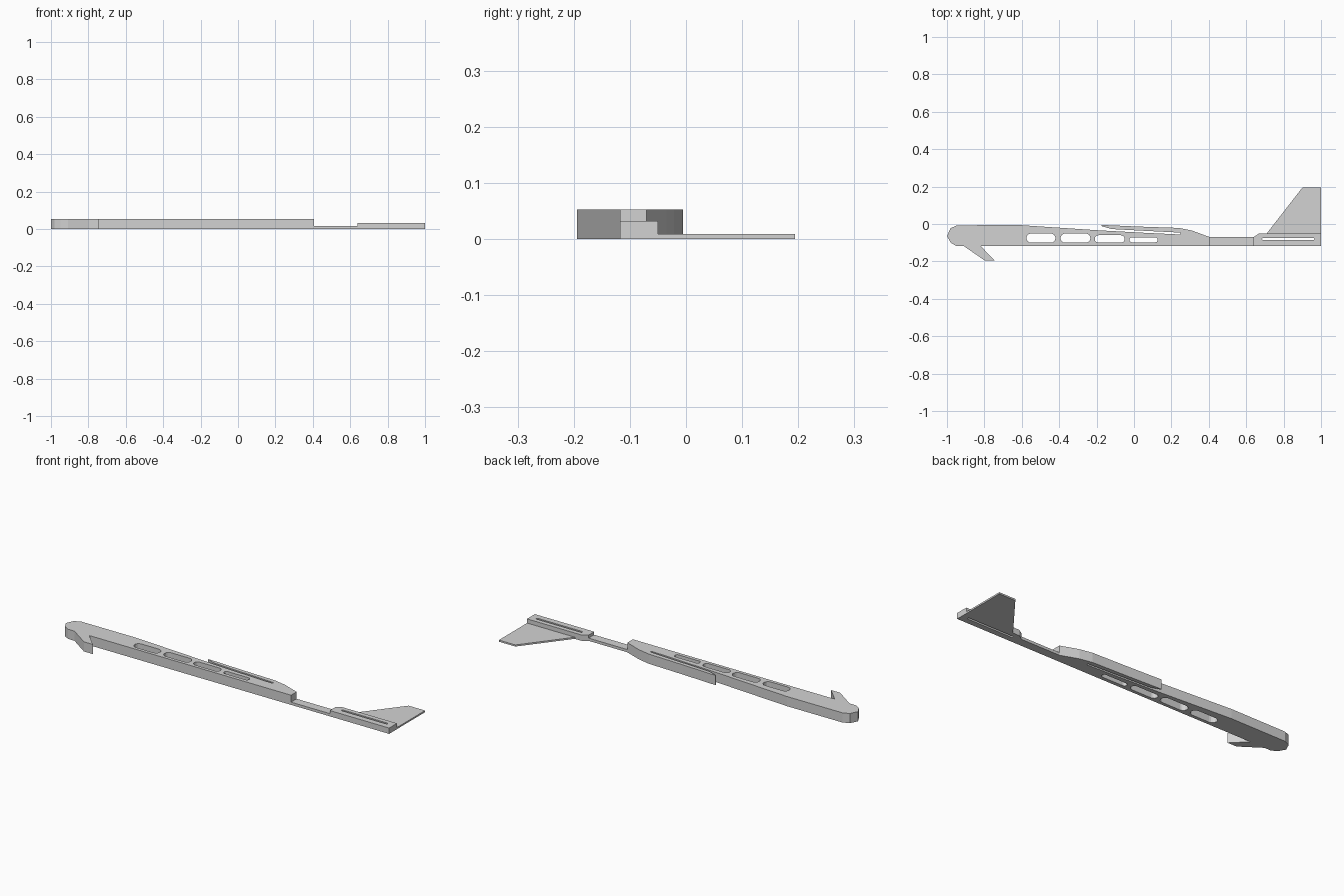
import bpy
import bmesh
from math import cos, sin, pi

cube = bpy.data.objects.get("Cube")
if cube:
    bpy.data.objects.remove(cube, do_unlink=True)

grey = bpy.data.materials.new("light grey")
grey.use_nodes = True
colour = (0.65, 0.65, 0.65, 1)
grey.diffuse_color = colour
grey.node_tree.nodes["Principled BSDF"].inputs["Base Color"].default_value = colour


def slot(x0, x1, y0, y1, steps=8):
    """Outline of a long hole with round ends."""
    r, cy = (y1 - y0) / 2, (y0 + y1) / 2
    right = [(x1 - r + r * cos(a), cy + r * sin(a))
             for a in (-pi / 2 + pi * i / steps for i in range(steps + 1))]
    left = [(x0 + x1 - x, 2 * cy - y) for x, y in right]
    return right + left


def plate(name, height, outline, holes=()):
    """Flat part standing on the ground, with holes through it."""
    curve = bpy.data.curves.new(name, "CURVE")
    curve.dimensions = "2D"
    curve.fill_mode = "BOTH"
    curve.extrude = height / 2
    for loop in [outline, *holes]:
        spline = curve.splines.new("POLY")
        spline.points.add(len(loop) - 1)
        for point, (x, y) in zip(spline.points, loop):
            point.co = (x, y, 0, 1)
        spline.use_cyclic_u = True
        spline.use_smooth = False
    helper = bpy.data.objects.new(name + " outline", curve)
    bpy.context.collection.objects.link(helper)
    bpy.context.view_layer.update()
    deps = bpy.context.evaluated_depsgraph_get()
    mesh = bpy.data.meshes.new_from_object(helper.evaluated_get(deps))
    bpy.data.objects.remove(helper, do_unlink=True)

    bm = bmesh.new()
    bm.from_mesh(mesh)
    bmesh.ops.remove_doubles(bm, verts=bm.verts, dist=0.0001)
    bmesh.ops.translate(bm, verts=bm.verts, vec=(0, 0, height / 2))
    bmesh.ops.recalc_face_normals(bm, faces=bm.faces)
    for face in bm.faces:
        face.smooth = False
        face.material_index = 0
    bm.to_mesh(mesh)
    bm.free()
    mesh.materials.clear()
    mesh.materials.append(grey)
    obj = bpy.data.objects.new(name, mesh)
    bpy.context.collection.objects.link(obj)
    return obj


BASE = -0.118   # straight lower edge shared by all parts

# Main body: blunt nose, hook below it, springy arm above a thin gap
nose = [(-0.95, BASE), (-0.98, -0.1), (-1, -0.064), (-0.98, -0.022), (-0.945, -0.007)]
gap = [(-0.61, -0.006), (-0.185, -0.034), (0.055, -0.047), (0.245, -0.056), (0.25, -0.046)]
arm = [(0.03, -0.035), (-0.12, -0.027), (-0.175, -0.011), (-0.175, -0.005),
       (0.03, -0.014), (0.24, -0.021), (0.31, -0.035), (0.405, -0.07)]
hook = [(0.405, BASE), (-0.82, BASE), (-0.745, -0.194), (-0.8, -0.194), (-0.91, BASE)]
windows = [slot(-0.575, -0.42, -0.1, -0.051), slot(-0.393, -0.233, -0.1, -0.051),
           slot(-0.21, -0.05, -0.1, -0.06), slot(-0.025, 0.127, -0.098, -0.071)]
plate("main_body", 0.053, nose + gap + arm + hook, windows)

# Thin strip joining the body to the tail
plate("tail_boom", 0.015, [(0.405, BASE), (0.64, BASE), (0.64, -0.07), (0.405, -0.07)])

# Tail block with a long narrow slit
plate("tail_block", 0.032,
      [(0.64, BASE), (1, BASE), (1, -0.05), (0.67, -0.05), (0.64, -0.07)],
      [slot(0.685, 0.965, -0.086, -0.075)])

# Swept fin
plate("tail_fin", 0.009, [(0.71, -0.05), (1, -0.05), (1, 0.194), (0.9, 0.194)])
